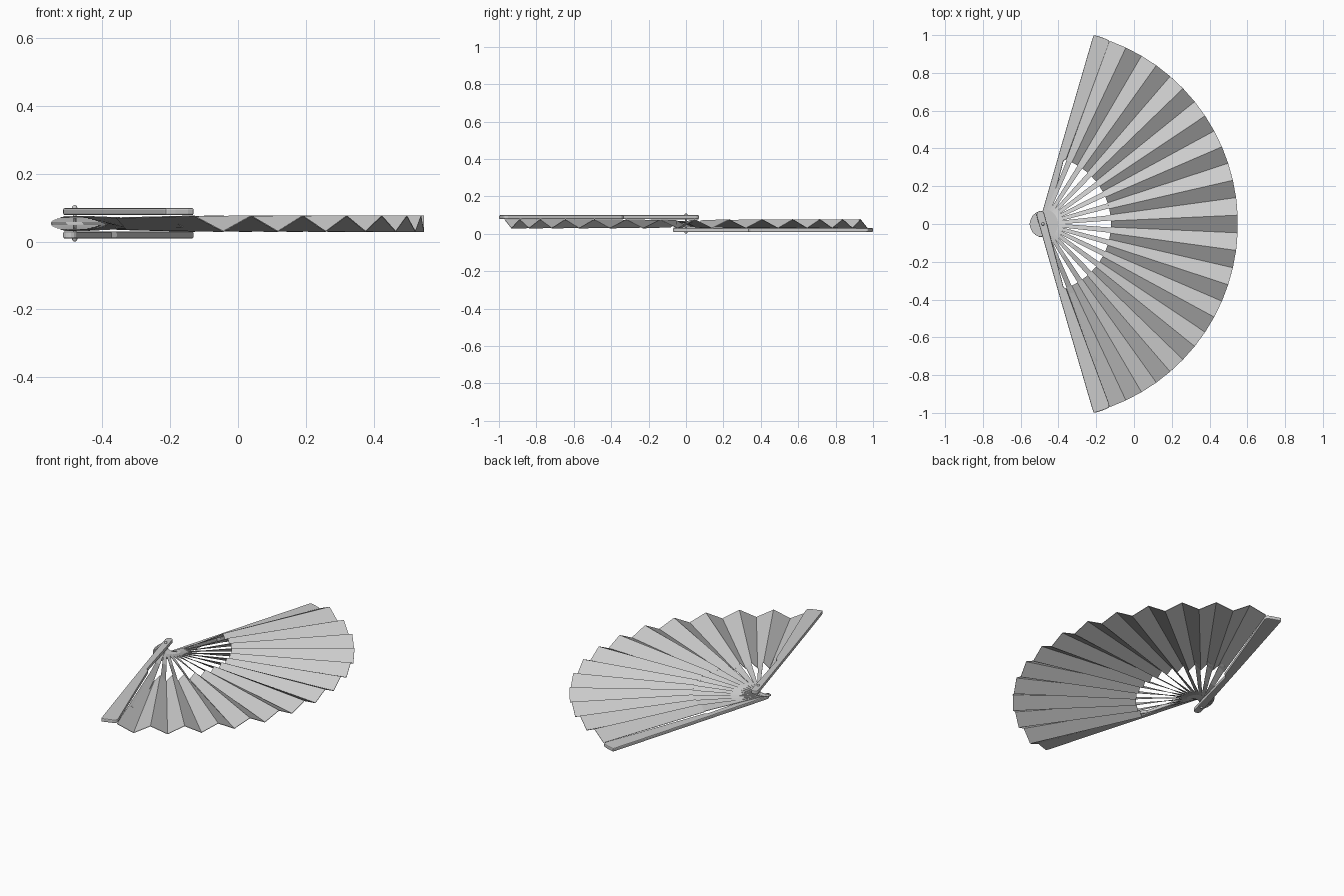
import bpy, bmesh
from math import cos, sin, radians, pi
from mathutils import Vector

if "Cube" in bpy.data.objects:
    bpy.data.objects.remove(bpy.data.objects["Cube"])

PX, MID = -0.482, 0.054          # pivot x, mid height
R_IN, R_OUT = 0.36, 1.032
FOLDS, SPAN, GUARD_ANGLE = 27, 140, 75

def angle(i):
    return radians(-SPAN / 2 + SPAN * i / FOLDS)

def polar(u, v, a, z):
    # u along direction a, v to its left
    return Vector((PX + u * cos(a) - v * sin(a), u * sin(a) + v * cos(a), z))

def finish(name, bm):
    bmesh.ops.recalc_face_normals(bm, faces=bm.faces)
    me = bpy.data.meshes.new(name)
    bm.to_mesh(me)
    bm.free()
    ob = bpy.data.objects.new(name, me)
    bpy.context.collection.objects.link(ob)
    return ob

def fold_z(i, r):
    # even folds are peaks, odd folds are valleys
    amp = 0.023 * (0.75 + 0.25 * (r - R_IN) / (R_OUT - R_IN))
    k = int(i)
    f = i - k
    s = 1 - 2 * f if k % 2 == 0 else -1 + 2 * f
    return MID - 0.001 + amp * s

# pleated leaf
bm = bmesh.new()
rows = []
for i in range(FOLDS + 1):
    rows.append([bm.verts.new(polar(r, 0, angle(i), fold_z(i, r))) for r in (R_IN, R_OUT)])
for a, b in zip(rows, rows[1:]):
    bm.faces.new((a[0], a[1], b[1], b[0]))
leaf = finish("pleated_leaf", bm)
m = leaf.modifiers.new("thickness", 'SOLIDIFY')
m.thickness = 0.003
m.offset = 0

# ribs: stacked at the pivot, twisting to lie on the leaf facets
T = 0.0012
for n in range(14):
    i = 2 * n + 0.5
    a = angle(i)
    stack = 0.074 - 0.041 * n / 13
    end = 0.78 if n == 0 else 0.4
    stations = [(-0.07, 0.005), (-0.064, 0.009), (-0.05, 0.012), (0, 0.012), (0.08, 0.009),
                (0.2, 0.011), (R_IN, 0.014), (end, 0.022 if n == 0 else 0.014)]
    bm = bmesh.new()
    rings = []
    for u, w in stations:
        t = min(1, max(0, (u - 0.08) / (R_IN - 0.08)))
        ring = []
        for s, dz in ((-1, -T), (1, -T), (1, T), (-1, T)):
            z = stack
            if t > 0:
                di = s * min(0.49, w / u / radians(SPAN / FOLDS))
                on_leaf = fold_z(i + di, max(u, R_IN)) + (0.003 if n == 0 else 0)
                z = stack * (1 - t) + on_leaf * t
            ring.append(bm.verts.new(polar(u, s * w, a, z + dz)))
        rings.append(ring)
    for p, q in zip(rings, rings[1:]):
        for k in range(4):
            bm.faces.new((p[k], p[(k + 1) % 4], q[(k + 1) % 4], q[k]))
    bm.faces.new(rings[0])
    bm.faces.new(rings[-1])
    finish("rib_%02d" % (n + 1), bm)

# outer guards: upper one on the -y side, lower one on the +y side
outline = [(0, -0.021), (0.5, -0.012), (1.015, -0.001), (1.036, 0.001), (1.036, 0.03),
           (1.033, 0.07), (1.028, 0.088), (1.01, 0.092), (0.7, 0.062), (0.365, 0.031),
           (0.35, 0.019), (0, 0.021)]
outline += [(-0.05 - 0.021 * sin(k * pi / 8), 0.021 * cos(k * pi / 8)) for k in range(9)]
for name, side in (("upper_guard", 1), ("lower_guard", -1)):
    bm = bmesh.new()
    vs = []
    for u, v in outline:
        p = polar(u, v, radians(-GUARD_ANGLE), 0)
        vs.append(bm.verts.new((p.x, p.y * side, MID + side * 0.024)))
    f = bm.faces.new(vs)
    ext = bmesh.ops.extrude_face_region(bm, geom=[f])
    moved = [g for g in ext["geom"] if isinstance(g, bmesh.types.BMVert)]
    bmesh.ops.translate(bm, verts=moved, vec=(0, 0, side * 0.021))
    ob = finish(name, bm)
    b = ob.modifiers.new("edge", 'BEVEL')
    b.width = 0.005
    b.segments = 2
    b.limit_method = 'ANGLE'
    b.angle_limit = radians(50)

# pivot rivet, with a domed head on each side
prof = [(0, 0), (0.004, 0.001), (0.007, 0.004), (0.008, 0.009), (0.005, 0.009)]
prof += [(r, 2 * MID - z) for r, z in reversed(prof)]
bm = bmesh.new()
vs = [bm.verts.new((PX + r, 0, z)) for r, z in prof]
es = [bm.edges.new(e) for e in zip(vs, vs[1:])]
bmesh.ops.spin(bm, geom=vs + es, cent=(PX, 0, 0), axis=(0, 0, 1), angle=2 * pi, steps=16)
bmesh.ops.remove_doubles(bm, verts=bm.verts, dist=1e-5)
rivet = finish("pivot_rivet", bm)
bpy.context.view_layer.objects.active = rivet
rivet.select_set(True)
bpy.ops.object.shade_smooth_by_angle(angle=radians(40))
